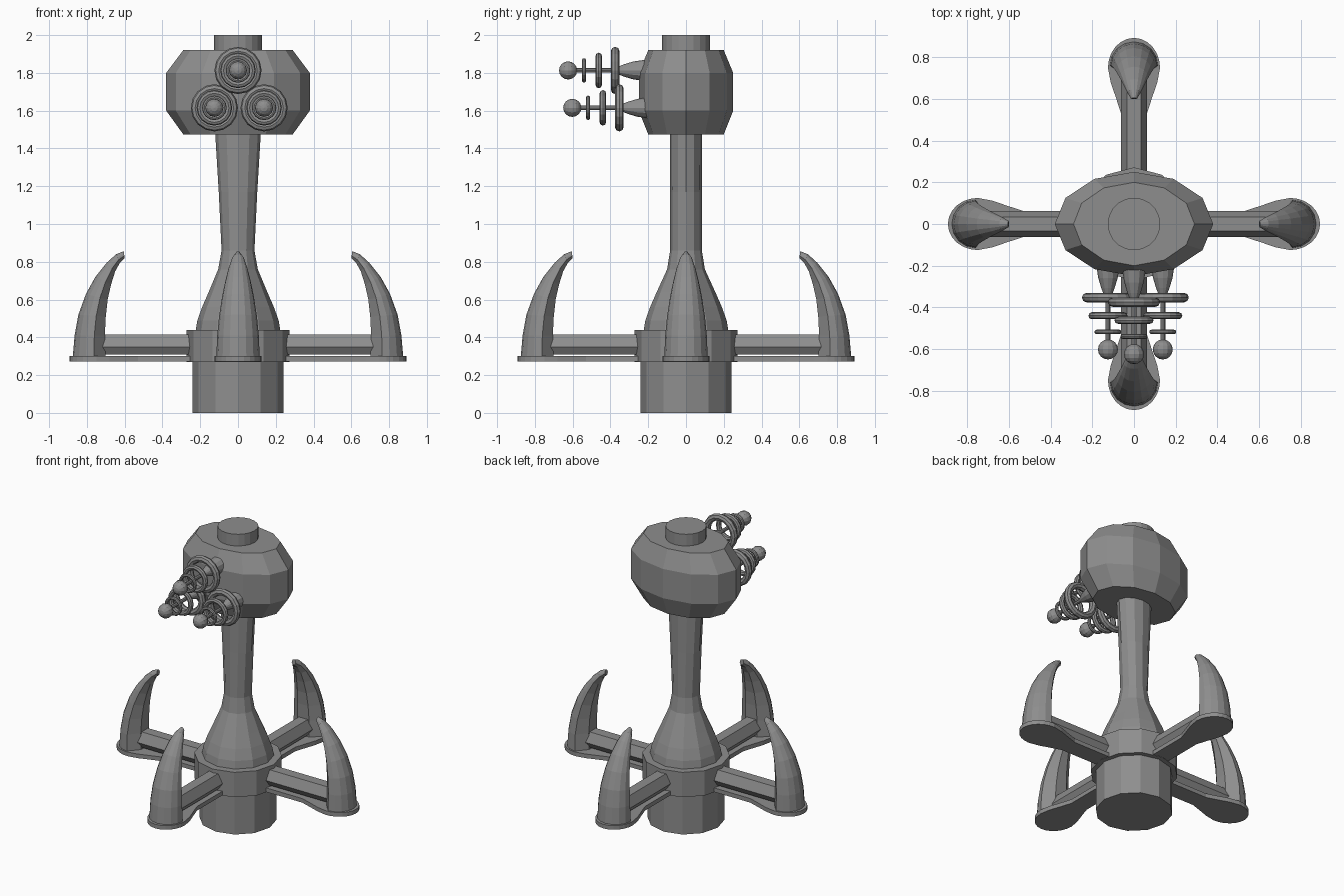
import bpy, bmesh, math
from mathutils import Matrix, Vector

if "Cube" in bpy.data.objects:
    bpy.data.objects.remove(bpy.data.objects["Cube"])

grey = bpy.data.materials.new("steel grey")
grey.diffuse_color = (0.27, 0.27, 0.27, 1)
grey.use_nodes = True
grey.node_tree.nodes["Principled BSDF"].inputs["Base Color"].default_value = grey.diffuse_color


def finish(name, bm, matrix=None):
    if matrix:
        bm.transform(matrix)
    bmesh.ops.recalc_face_normals(bm, faces=bm.faces)
    mesh = bpy.data.meshes.new(name)
    bm.to_mesh(mesh)
    bm.free()
    mesh.materials.append(grey)
    obj = bpy.data.objects.new(name, mesh)
    bpy.context.collection.objects.link(obj)
    return obj


def loft(name, sections, matrix=None):
    """Skin a list of closed cross-sections and cap both ends."""
    bm = bmesh.new()
    rings = [[bm.verts.new(p) for p in s] for s in sections]
    n = len(rings[0])
    for a, b in zip(rings, rings[1:]):
        for i in range(n):
            j = (i + 1) % n
            bm.faces.new((a[i], a[j], b[j], b[i]))
    bm.faces.new(rings[0][::-1])
    bm.faces.new(rings[-1])
    return finish(name, bm, matrix)


def turned(name, profile, sides=12, matrix=None):
    """Stack of elliptical rings given as (z, x radius, y radius)."""
    angles = [2 * math.pi * i / sides for i in range(sides)]
    return loft(name, [[(rx * math.cos(a), ry * math.sin(a), z) for a in angles]
                       for z, rx, ry in profile], matrix)


def torus(name, radius, tube, matrix, major=16, minor=8):
    bm = bmesh.new()
    rows = []
    for i in range(major):
        a = 2 * math.pi * i / major
        row = []
        for k in range(minor):
            b = 2 * math.pi * k / minor
            r = radius + tube * math.cos(b)
            row.append(bm.verts.new((r * math.cos(a), r * math.sin(a), tube * math.sin(b))))
        rows.append(row)
    for i in range(major):
        a, b = rows[i], rows[(i + 1) % major]
        for k in range(minor):
            m = (k + 1) % minor
            bm.faces.new((a[k], b[k], b[m], a[m]))
    return finish(name, bm, matrix)


# Central column
turned("base", [(0, .24, .24), (.28, .24, .24)])
turned("collar", [(.27, .272, .272), (.44, .272, .272)])
turned("stem", [(.43, .225, .225), (.49, .215, .215), (.56, .19, .19), (.64, .155, .155),
                (.76, .105, .1), (.86, .087, .084), (1.17, .102, .084), (1.5, .122, .086)])

# Head and cap
turned("head", [(1.475, .29, .2), (1.6, .38, .25), (1.8, .38, .25), (1.92, .29, .2)])
turned("cap", [(1.91, .126, .126), (2.0, .126, .126)], 20)

# Horn stations: outer (r, z), inner (r, z), half width
HORN = [(.875, .295, .70, .295, .115), (.865, .41, .705, .41, .11),
        (.845, .52, .70, .51, .10), (.805, .63, .69, .60, .085),
        (.755, .72, .672, .68, .068), (.695, .795, .65, .75, .05),
        (.645, .84, .625, .795, .033), (.605, .856, .60, .82, .015)]


def horn_section(ro, zo, ri, zi, w):
    outer, inner = Vector((ro, 0, zo)), Vector((ri, 0, zi))
    pts = []
    for i in range(9):
        a = -math.pi / 2 + math.pi * i / 8
        p = inner.lerp(outer, .35 + .65 * math.cos(a))
        pts.append((p.x, w * math.sin(a), p.z))
    return pts + [(ri, .4 * w, zi), (ri, -.4 * w, zi)]


# Paddle outline: straight neck, flare, rounded toe
half = [(.2, .062), (.53, .062), (.61, .088), (.68, .112)]
toe = [(.75 + .143 * math.sin(a), .125 * math.cos(a))
       for a in [math.pi / 2 * i / 6 for i in range(6)]]
side = half + toe
outline = side + [(.893, 0)] + [(x, -y) for x, y in reversed(side)]
hexagon = [(.034, .415), (.062, .35), (.036, .31), (-.036, .31), (-.062, .35), (-.034, .415)]

# Four legs, each a bar, a foot plate and a curved horn
for k, where in enumerate(("right", "back", "left", "front")):
    turn = Matrix.Rotation(k * math.pi / 2, 4, 'Z')
    loft(where + "_arm", [[(x, y, z) for y, z in hexagon] for x in (.2, .76)], turn)
    loft(where + "_foot_plate", [[(x, y, z) for x, y in outline] for z in (.272, .3)], turn)
    loft(where + "_horn", [horn_section(*s) for s in HORN], turn)

# Three ringed antennas pointing forward
forward = Matrix.Rotation(math.pi / 2, 4, 'X')
for name, x, z, shift in (("top", 0, 1.813, 0), ("left", -.125, 1.615, -.022),
                          ("right", .138, 1.615, -.022)):
    place = Matrix.Translation((x, -shift, z)) @ forward
    turned(name + "_antenna_mount", [(d, r, r) for d, r in
           ((.15, .056), (.22, .056), (.28, .047), (.33, .032), (.37, .016))], 12, place)
    turned(name + "_antenna_rod", [(.34, .012, .012), (.6, .012, .012)], 8, place)
    for size, d, r, t in (("large", .375, .125, .023), ("middle", .462, .094, .017),
                          ("small", .54, .065, .011)):
        torus(f"{name}_antenna_{size}_ring", r - t, t, place @ Matrix.Translation((0, 0, d)))
    bm = bmesh.new()
    bmesh.ops.create_uvsphere(bm, u_segments=12, v_segments=8, radius=.048)
    finish(name + "_antenna_ball", bm, place @ Matrix.Translation((0, 0, .624)))
